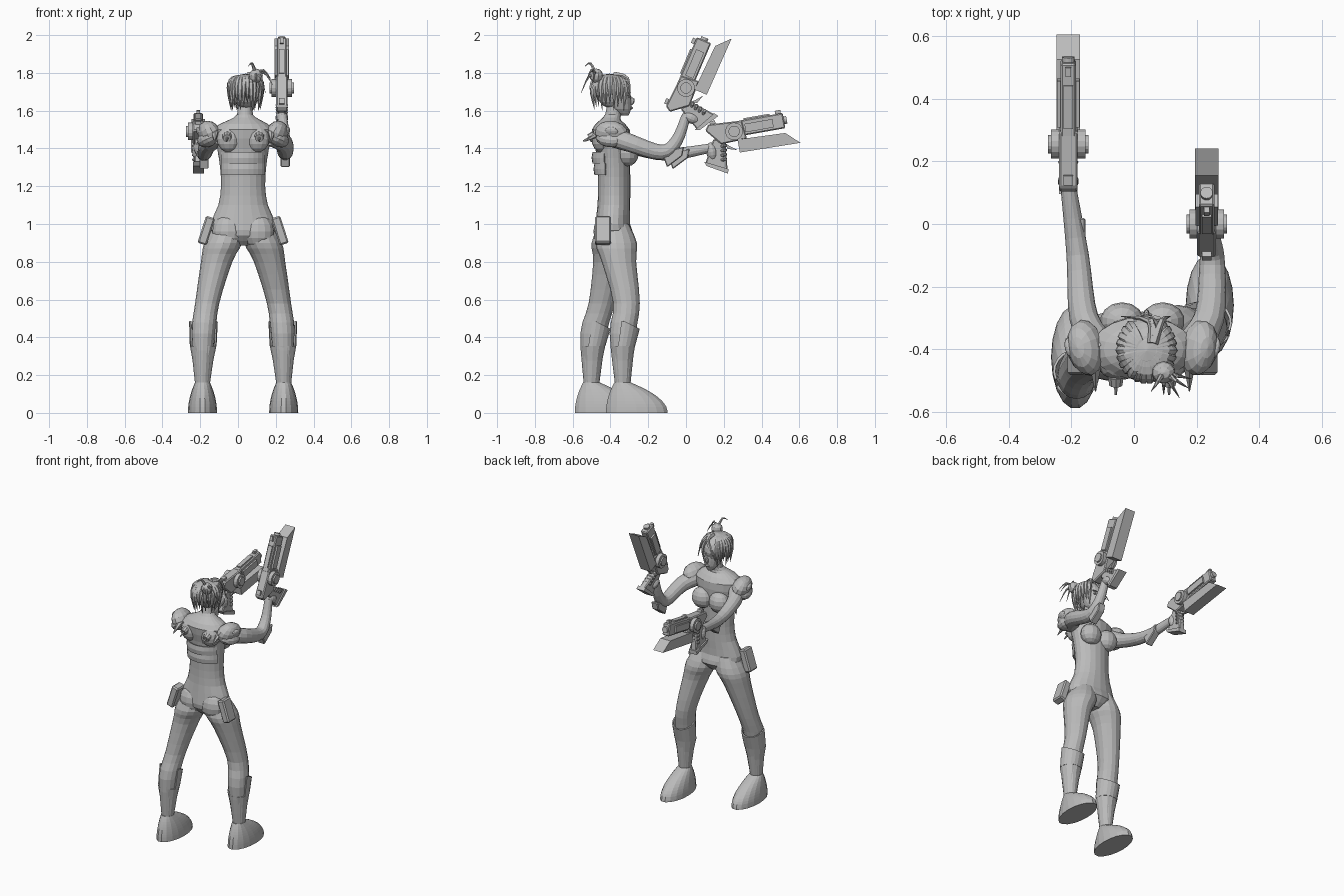
import bpy, bmesh
from math import sin, cos, pi, radians
from mathutils import Vector, Matrix

if "Cube" in bpy.data.objects:
    bpy.data.objects.remove(bpy.data.objects["Cube"])

shade = (.5, .5, .5, 1)
grey = bpy.data.materials.new("plain_grey")
grey.use_nodes = True
grey.diffuse_color = shade
grey.node_tree.nodes["Principled BSDF"].inputs["Base Color"].default_value = shade


def finish(name, bm, matrix=Matrix()):
    bmesh.ops.recalc_face_normals(bm, faces=bm.faces)
    mesh = bpy.data.meshes.new(name)
    bm.to_mesh(mesh)
    bm.free()
    mesh.materials.append(grey)
    obj = bpy.data.objects.new(name, mesh)
    obj.matrix_world = matrix
    bpy.context.collection.objects.link(obj)
    return obj


def smooth_rows(rows, steps):
    """Rounded interpolation through (x, y, z, width, depth) rows."""
    rows = [Vector(row) for row in rows]
    padded = [rows[0]] + rows + [rows[-1]]
    result = []
    for before, start, end, after in zip(padded, padded[1:], padded[2:], padded[3:]):
        for step in range(steps):
            t = step / steps
            ease = t * t * (3 - 2 * t)
            leave = (end - before) * (t * (1 - t) ** 2 / 2)
            arrive = (after - start) * (t * t * (1 - t) / 2)
            result.append(start.lerp(end, ease) + leave - arrive)
    return result + [rows[-1]]


def loft(name, rows, sides=16, steps=2, level=True, start=0, sweep=2 * pi):
    """Elliptical sections along a path; level keeps every section horizontal."""
    rows = smooth_rows(rows, steps)
    centres = [row.xyz if len(row) < 5 else Vector(row[:3]) for row in rows]
    last = len(rows) - 1
    closed = sweep > 6
    bm = bmesh.new()
    rings = []
    for i, row in enumerate(rows):
        across, forward = Vector((1, 0, 0)), Vector((0, 1, 0))
        if not level:
            tangent = (centres[min(i + 1, last)] - centres[max(i - 1, 0)]).normalized()
            across = (across - tangent * across.dot(tangent)).normalized()
            forward = tangent.cross(across)
        angles = [start + sweep * k / sides for k in range(sides if closed else sides + 1)]
        rings.append([bm.verts.new(centres[i] + across * row[3] * cos(a) + forward * row[4] * sin(a))
                      for a in angles])
    for lower, upper in zip(rings, rings[1:]):
        for k in range(sides):
            n = (k + 1) % len(lower)
            bm.faces.new((lower[k], lower[n], upper[n], upper[k]))
    if closed:
        bm.faces.new(rings[0])
        bm.faces.new(rings[-1])
    return finish(name, bm)


def tube(name, points, thick, thin, sides=12, steps=3):
    """Round limb or strand tapering evenly along a path."""
    last = len(points) - 1
    radii = [thick + (thin - thick) * i / last for i in range(last + 1)]
    return loft(name, [(*p, r, r) for p, r in zip(points, radii)], sides, steps, level=False)


def prism(name, outline, width, matrix, bevel=0):
    """Side outline in (y, z) extruded across x."""
    bm = bmesh.new()
    face = bm.faces.new([bm.verts.new((-width / 2, y, z)) for y, z in outline])
    extruded = bmesh.ops.extrude_face_region(bm, geom=[face])["geom"]
    moved = [item for item in extruded if isinstance(item, bmesh.types.BMVert)]
    bmesh.ops.translate(bm, vec=(width, 0, 0), verts=moved)
    if bevel:
        bmesh.ops.bevel(bm, geom=bm.edges[:], offset=bevel, segments=1, affect='EDGES')
    return finish(name, bm, matrix)


def rectangle(back, front, bottom, top):
    return [(back, bottom), (front, bottom), (front, top), (back, top)]


def ball(name, centre, size, matrix=Matrix(), sides=14):
    bm = bmesh.new()
    bmesh.ops.create_uvsphere(bm, u_segments=sides, v_segments=sides // 2 + 1, radius=1)
    return finish(name, bm, Matrix.Translation(centre) @ matrix @ Matrix.Diagonal((*size, 1)))


def rod(name, start_radius, end_radius, depth, matrix, sides=14):
    bm = bmesh.new()
    bmesh.ops.create_cone(bm, cap_ends=True, segments=sides, radius1=start_radius,
                          radius2=end_radius, depth=depth)
    return finish(name, bm, matrix)


def turn(degrees, axis):
    return Matrix.Rotation(radians(degrees), 4, axis)


# Torso: the waist curve widens faster to the hips than to the ribs
middle, spine, waist = .027, -.38, 1.2
body = [(middle, spine, .885, .04, .05), (middle, spine, .94, .15, .1)]
for step in range(-2, 4):
    rise = step / 10
    flare = rise * rise
    body.append((middle, spine - flare / 5, waist + rise,
                 .117 + flare * (1.4 if step < 0 else .5), .085 + flare / 6))
body += [(.035, -.4, 1.55, .085, .055), (.037, -.385, 1.58, .042, .043), (.038, -.375, 1.65, .04, .04)]
loft("torso", body, sides=20)
for side in (-1, 1):
    ball("breast", (middle + side * .065, -.31, 1.375), (.07, .06, .07))
    ball("shoulder_blade", (middle + side * .075, -.45, 1.45), (.065, .05, .07))
    ball("buttock", (middle + side * .08, -.425, .96), (.085, .065, .09))
    port = Matrix.Translation((middle + side * .085, -.5, 1.46)) @ turn(115, 'X')
    rod("back_port", .026, .022, .03, port, sides=10)
    rod("back_spike", .014, .004, .1, port, sides=6)

# Raised plates around the back of the ribs
for height, reach in ((1.29, .105), (1.35, .115)):
    band = [(middle, spine, height + drop, .13, reach + .005 * (drop == 0)) for drop in (-.03, 0, .03)]
    plate = loft("back_plate", band, sides=10, steps=1, start=1.15 * pi, sweep=.7 * pi)
    plate.modifiers.new("thickness", 'SOLIDIFY').thickness = .008

# Legs: both share outward offsets, heights and girth; the right one trails
heights = (1, .9, .8, .58, .42, .16)
outward = (0, .03, .065, .115, .135, .14)
girths = (.07, .1, .083, .064, .063, .038)
strides = {"left": (-.38, -.37, -.355, -.315, -.335, -.335),
           "right": (-.38, -.39, -.4, -.445, -.49, -.5)}
for side, stride in strides.items():
    sign = 1 if side == "left" else -1
    hip = middle + sign * .075
    joints = [Vector((hip + sign * out, y, z)) for out, y, z in zip(outward, stride, heights)]
    loft(side + "_leg", [(*joint, girth, girth * 1.1) for joint, girth in zip(joints, girths)], steps=3)

    # Boot shaft with a raised shin guard
    calf, ankle = joints[-2:]
    top = ankle.lerp(calf, .75)
    loft(side + "_boot", [(*ankle, .04, .04), (*ankle.lerp(top, .6), .055, .052), (*top, .07, .065)],
         sides=12, steps=1)
    guard = loft(side + "_shin_guard", [(*top, .071, .066), (*calf + Vector((0, .02, .05)), .076, .07)],
                 sides=12, steps=1, start=-.12 * pi, sweep=1.24 * pi)
    for vert in guard.data.vertices:
        if vert.co.z > calf.z:
            vert.co.z += .02 - abs(vert.co.y - calf.y) / 2
    guard.modifiers.new("thickness", 'SOLIDIFY').thickness = .008

    # Foot narrows from the sole up to the ankle
    sole = Vector((ankle.x, ankle.y + .075, 0))
    foot = []
    for level in range(6):
        rise = level / 5
        shrink = rise * rise
        centre = sole.lerp(ankle, shrink)
        foot.append((centre.x, centre.y, ankle.z * rise, .077 - .037 * shrink, .166 - .12 * shrink))
    loft(side + "_foot", foot, sides=18)

    # Thigh pouch
    pouch = rectangle(-.042, .042, -.075, .075)
    prism(side + "_pouch", pouch, .05, Matrix.Translation((middle + sign * .195, -.44, .965))
          @ turn(-18 * sign, 'Y'), bevel=.008)

# Arms, elbow fins and shoulder armour
arms = {"left": [(.17, -.41, 1.47), (.24, -.3, 1.43), (.25, -.13, 1.38), (.245, -.05, 1.44), (.235, 0, 1.57)],
        "right": [(-.1, -.41, 1.47), (-.16, -.3, 1.42), (-.18, -.1, 1.37), (-.21, .12, 1.4)]}
for side, path in arms.items():
    sign = 1 if side == "left" else -1
    tube(side + "_arm", path, .057, .025, sides=14, steps=4)
    elbow = Vector(path[2]) + Vector((0, .07, 0))
    prism(side + "_elbow_fin", [(-.07, 0), (.05, .03), (.04, -.02), (-.04, -.08)], .05,
          Matrix.Translation(elbow), bevel=.005)
    shoulder = Vector((middle + sign * .18, -.395, 1.48))
    tilt = turn(25 * sign, 'Y') @ turn(-12 * sign, 'Z')
    ball(side + "_shoulder_pad", shoulder, (.058, .09, .068), tilt)
    ball(side + "_pad_rim", shoulder - Vector((0, 0, .025)), (.066, .085, .045), tilt)
    ball(side + "_pad_boss", shoulder + Vector((.05 * sign, 0, .01)), (.016, .036, .026), tilt)
    rod(side + "_pad_spike", .02, .002, .09,
        Matrix.Translation(shoulder - Vector((.03 * sign, .1, .02))) @ turn(120, 'X'), sides=6)

# Head and face
face = .04
ball("skull", (face, -.385, 1.7), (.07, .09, .09), sides=18)
loft("jaw", [(face, -.325, 1.575, .016, .02), (face, -.345, 1.61, .045, .055), (face, -.37, 1.68, .067, .08)])
ball("nose", (face, -.29, 1.65), (.01, .018, .022), turn(-20, 'X'), sides=8)
ball("lips", (face, -.29, 1.614), (.02, .009, .008), sides=8)
for side in (-1, 1):
    ball("eye", (face + side * .028, -.3, 1.675), (.014, .008, .007), sides=8)
    ball("brow", (face + side * .028, -.3, 1.695), (.02, .008, .004), sides=8)

# Bobbed hair in overlapping locks that leave the face open
ball("hair_cap", (face, -.405, 1.72), (.08, .088, .076))
locks = 22
for i in range(locks):
    around = radians(128 + 284 * i / (locks - 1))
    length = .19 - .018 * (i % 3)
    strand = []
    for step in range(5):
        t = step / 4
        spread = sin(pi * (.1 + .55 * t))
        thick = .017 * sin(pi * (.15 + .84 * t))
        strand.append((face + .087 * spread * cos(around), -.4 + .1 * spread * sin(around),
                       1.79 - length * t * t, thick, thick))
    loft("hair_lock", strand, sides=6)
for tip in (-.04, -.02, .115):
    tube("fringe", [(.06, -.38, 1.79), (.06 + tip / 4, -.31, 1.77), (tip, -.295, 1.66)], .018, .002, sides=6)

# Topknot with loose strands
knot = Vector((.095, -.475, 1.785))
ball("hair_bun", knot, (.038, .036, .038), sides=10)
for x, y, z in ((-.04, -.06, .05), (.08, -.05, -.02), (.05, -.08, -.09), (0, -.07, -.07), (.09, -.02, -.05)):
    tip = Vector((x, y, z))
    tube("loose_strand", [knot, knot + tip / 2 + Vector((0, 0, .04)), knot + tip], .012, .001, sides=6)


# Bladed pistol, built around its hub, with the hand on its grip
def pistol(side, hub, angle):
    place = Matrix.Translation(hub) @ turn(angle, 'X')
    lean = turn(angle, 'X')

    def part(name, outline, width, bevel=0, shift=0):
        prism(side + "_pistol_" + name, outline, width, place @ Matrix.Translation((shift, 0, 0)), bevel)

    part("frame", [(-.15, .03), (-.13, .06), (.05, .05), (.06, -.05), (-.08, -.055)], .06, bevel=.006)
    part("barrel", rectangle(.03, .27, -.03, .052), .05, bevel=.006)
    part("top_rail", rectangle(.06, .2, .05, .06), .03)
    part("front_sight", rectangle(.23, .26, .05, .07), .018)
    part("rear_sight", rectangle(-.12, -.09, .05, .075), .03)
    part("blade", [(.01, -.045), (.265, -.055), (.335, -.12), (.01, -.115)], .075)
    part("grip", [(-.115, -.02), (-.055, -.04), (-.07, -.2), (-.18, -.14)], .042, bevel=.006)
    part("grip_base", [(-.185, -.13), (-.175, -.155), (-.07, -.215), (-.065, -.19)], .058)
    part("trigger_guard", [(-.06, -.05), (-.05, -.085), (0, -.1), (-.04, -.07)], .018)
    for shift in (-.03, .03):
        part("side_plate", rectangle(.06, .21, -.015, .03), .012, shift=shift)
    across = place @ turn(90, 'Y')
    rod(side + "_pistol_hub", .047, .047, .11, across, sides=16)
    rod(side + "_pistol_hub_cap", .03, .03, .13, across, sides=16)
    rod(side + "_pistol_muzzle", .02, .02, .02, place @ Matrix.Translation((0, .275, .012)) @ turn(90, 'X'))
    ball(side + "_palm", place @ Vector((0, -.135, -.085)), (.034, .03, .05), lean)
    for finger in range(4):
        knuckle = Vector((0, -.07, -.065)) - Vector((0, .004, .024)) * finger
        ball(side + "_finger", place @ knuckle, (.034, .02, .013), lean, sides=8)


pistol("right", (-.21, .255, 1.49), 10)
pistol("left", (.232, 0, 1.72), 67)
